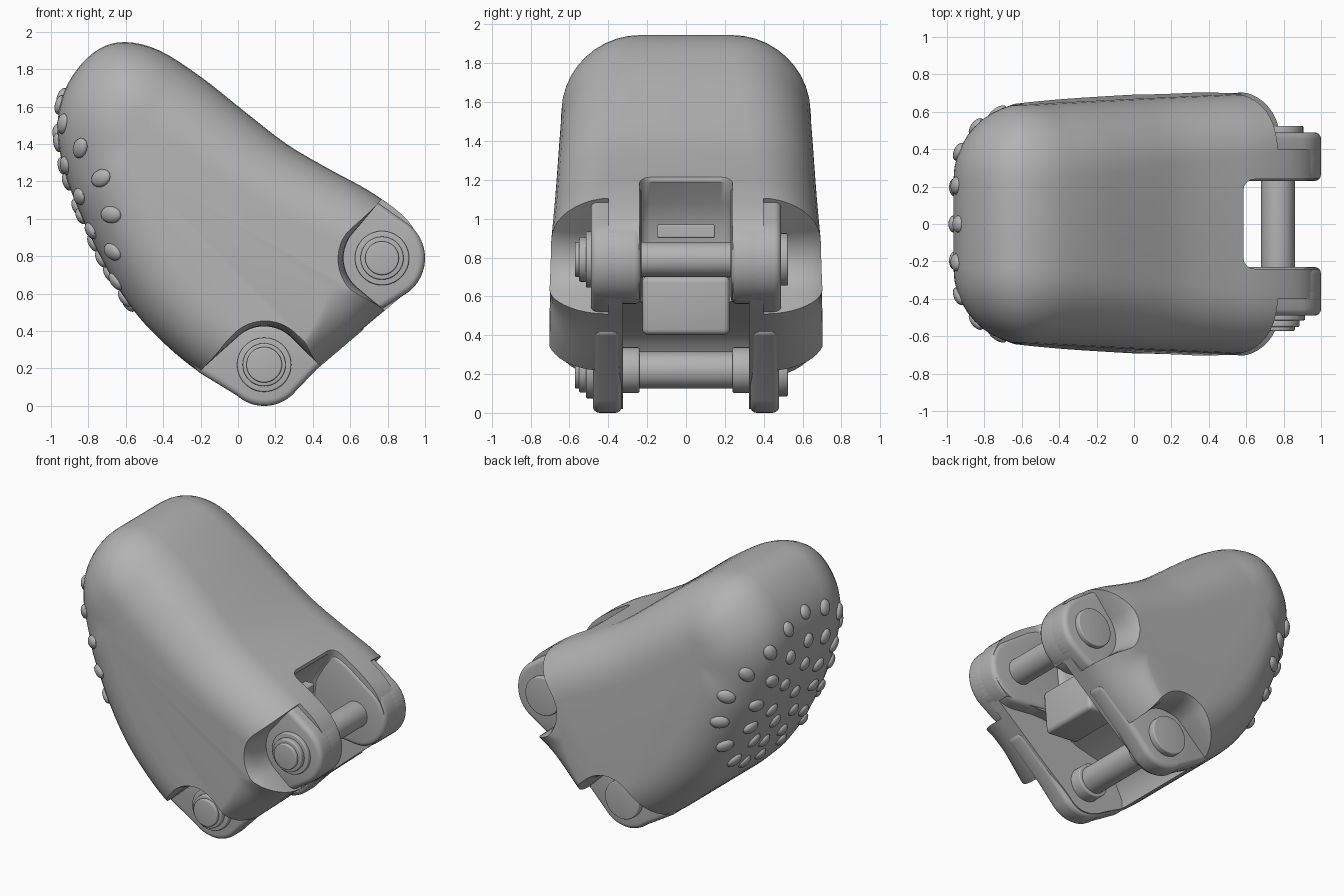
import bpy, bmesh, math
from mathutils import Vector, Matrix
from mathutils.bvhtree import BVHTree
from mathutils.geometry import interpolate_bezier

cube = bpy.data.objects.get("Cube")
if cube:
    bpy.data.objects.remove(cube, do_unlink=True)

grey = bpy.data.materials.new("plain_grey")
grey.use_nodes = True
grey.diffuse_color = (0.45, 0.45, 0.45, 1)
grey.node_tree.nodes["Principled BSDF"].inputs["Base Color"].default_value = grey.diffuse_color

UPPER = Vector((0.77, 0.79))   # hinge axes in x, z
LOWER = Vector((0.14, 0.22))


def make_object(name, bm):
    bmesh.ops.recalc_face_normals(bm, faces=bm.faces[:])
    mesh = bpy.data.meshes.new(name)
    bm.to_mesh(mesh)
    bm.free()
    mesh.materials.append(grey)
    obj = bpy.data.objects.new(name, mesh)
    bpy.context.collection.objects.link(obj)
    return obj


def activate(obj):
    bpy.ops.object.select_all(action='DESELECT')
    obj.select_set(True)
    bpy.context.view_layer.objects.active = obj


def smooth(obj):
    activate(obj)
    bpy.ops.object.shade_smooth_by_angle(angle=math.radians(35))


def loft(bm, rings):
    """Skin closed rings of equal length and cap both ends."""
    loops = [[bm.verts.new(p) for p in ring] for ring in rings]
    for a, b in zip(loops, loops[1:]):
        for i in range(len(a)):
            j = (i + 1) % len(a)
            bm.faces.new((a[i], a[j], b[j], b[i]))
    bm.faces.new(loops[0])
    bm.faces.new(loops[-1])


def prism(name, outline, levels, centre=Vector((0, 0))):
    """Extrude an x-z outline along y; levels are (y, scale about centre)."""
    bm = bmesh.new()
    rings = []
    for y, s in levels:
        pts = [centre + (Vector(p) - centre) * s for p in outline]
        rings.append([(p.x, y, p.y) for p in pts])
    loft(bm, rings)
    return make_object(name, bm)


def arc(centre, radius, start, end, n=20):
    angles = [math.radians(start + (end - start) * i / n) for i in range(n + 1)]
    return [(centre.x + radius * math.cos(a), centre.y + radius * math.sin(a)) for a in angles]


def bevel(obj, width):
    mod = obj.modifiers.new("Bevel", 'BEVEL')
    mod.width = width
    mod.segments = 4
    mod.limit_method = 'ANGLE'
    mod.angle_limit = math.radians(50)
    activate(obj)
    bpy.ops.object.modifier_apply(modifier=mod.name)


def cut(obj, cutter):
    cutter.hide_render = True
    mod = obj.modifiers.new("Cut", 'BOOLEAN')
    mod.operation = 'DIFFERENCE'
    mod.solver = 'EXACT'
    mod.object = cutter
    activate(obj)
    bpy.ops.object.modifier_apply(modifier=mod.name)
    bpy.data.objects.remove(cutter, do_unlink=True)


# Body side profile, smoothed through its points
profile = [Vector(p) for p in (
    (-.6, 1.945), (-.42, 1.9), (-.2, 1.76), (.04, 1.57), (.26, 1.4), (.48, 1.27),
    (.7, 1.15), (.88, 1.02), (.965, .9), (.988, .79), (.96, .68), (.89, .6),
    (.7, .44), (.5, .27), (.3, .11), (.22, .04), (.14, .02), (.05, .04), (-.06, .1),
    (-.22, .19), (-.39, .33), (-.55, .5), (-.7, .73), (-.84, 1.02), (-.93, 1.26),
    (-.965, 1.47), (-.94, 1.65), (-.86, 1.8), (-.74, 1.91))]
outline = []
for i, p in enumerate(profile):
    before, nxt, after = profile[i - 1], profile[(i + 1) % len(profile)], profile[(i + 2) % len(profile)]
    outline += interpolate_bezier(p, p + (nxt - before) / 6, nxt - (after - p) / 6, nxt, 5)[:-1]

# Body: rounded loft, each ring pulled toward the spine
spine_a, spine_b = Vector((-.52, 1.42)), Vector((.45, .66))


def inset_ring(angle, side):
    ring = []
    for p in outline:
        axis = spine_b - spine_a
        t = min(1, max(0, (p - spine_a).dot(axis) / axis.length_squared))
        inward = (spine_a + axis * t - p).normalized()
        radius = 0.29 + 0.1 * min(1, max(0, (p.y - p.x) / 2.1))
        q = p + inward * radius * (1 - math.cos(angle))
        width = 0.704 - 0.03 * (q.y - q.x)
        ring.append((q.x, side * (width - radius * (1 - math.sin(angle))), q.y))
    return ring


STEPS = 10
angles = [math.pi / 2 * i / STEPS for i in range(STEPS + 1)]
bm = bmesh.new()
loft(bm, [inset_ring(a, -1) for a in reversed(angles)] + [inset_ring(a, 1) for a in angles])
body = make_object("fingertip_body", bm)

# Surface lookup for the grip bumps, taken before cutting
bm = bmesh.new()
bm.from_mesh(body.data)
surface = BVHTree.FromBMesh(bm)
bm.free()

# Softly flared pockets around both hinges, on both sides
upper_pocket = arc(UPPER, .205, 135, 228) + [(1.25, .12), (1.5, .8), (1.15, 1.56)]
lower_pocket = arc(LOWER, .205, 48, 132) + [(-.5, -.08), (.14, -.6), (.8, -.14)]
for side in (-1, 1):
    levels = [(side * y, s) for y, s in ((.4, 1), (.53, 1), (.6, 1.02), (.65, 1.06), (.69, 1.13), (.74, 1.26))]
    cut(body, prism("upper_pocket_cutter", upper_pocket, levels, UPPER))
    cut(body, prism("lower_pocket_cutter", lower_pocket, levels, LOWER))

# Upper slot and lower cavity between the lugs
slot = [(.585, 1.6), (.585, 1.19), (.5, 1.08), (.43, .96), (.4, .7), (.5, .3), (1.3, .3), (1.3, 1.6)]
slot_cutter = prism("slot_cutter", slot, [(-.24, 1), (.24, 1)])
bevel(slot_cutter, .06)
cut(body, slot_cutter)
cavity = [(-.2, -.2), (-.17, .22), (-.1, .36), (.02, .44), (.2, .48), (.4, .56), (.5, .58), (.9, .58), (.9, .3), (.5, -.2)]
cut(body, prism("cavity_cutter", cavity, [(-.325, 1), (.325, 1)]))
smooth(body)

# Hinge lugs and inner cheeks, rooted deep in the body
root = [(.36, .62), (.32, 1.18), (.46, 1.24), (.7, 1.12)]
upper_lug = arc(UPPER, .23, 58, -52) + [(.76, .51), (.6, .56)] + root
upper_cheek = arc(UPPER, .23, 58, -95) + [(.55, .585)] + root
lower_lug = arc(LOWER, .22, 228, 314) + [(.42, .195), (.685, .42), (.6, .43), (.14, .44), (-.24, .4), (-.3, .28), (-.21, .18)]
lugs = (("upper_lug", upper_lug, .33, .49), ("upper_cheek", upper_cheek, .23, .45), ("lower_lug", lower_lug, .33, .48))
for side, label in ((-1, "right"), (1, "left")):
    for name, shape, inner, outer in lugs:
        lug = prism(label + "_" + name, shape, [(side * inner, 1), (side * outer, 1)])
        bevel(lug, .035)
        smooth(lug)

# Stop block and tab inside the cavity
block = prism("stop_block", [(.3, .42), (.56, .4), (.585, .7), (.4, .72)], [(-.225, 1), (.225, 1)])
bevel(block, .03)
smooth(block)
tab = prism("slot_tab", [(.38, .9), (.5, .9), (.5, .97), (.38, .97)], [(-.15, 1), (.15, 1)])
bevel(tab, .01)


# Hinge pins, washers, clips and collars
def disc(name, centre, radius, y0, y1):
    obj = prism(name, arc(centre, radius, 0, 352.5, 47), [(y0, 1), (y1, 1)])
    bevel(obj, .008)
    smooth(obj)


for name, centre, radius in (("upper", UPPER, .09), ("lower", LOWER, .095)):
    disc(name + "_pin", centre, radius, -.572, .5)
    disc(name + "_washer", centre, .145, -.515, -.47)
    disc(name + "_clip", centre, .115, -.55, -.51)
    disc(name + "_pin_head", centre, .135, .47, .525)
for side in (-1, 1):
    disc("lower_collar", LOWER, .118, side * .24, side * .36)

# Grip bumps in concentric rings on the pad
pad = Vector((-.84, 0, 1.07))
along = Vector((-.35, 0, .94)).normalized()
inward = Vector((.94, 0, .35)).normalized()
across = Vector((0, 1, 0))
bm = bmesh.new()
for fraction, count in ((1, 18), (.7, 13), (.4, 7), (0, 1)):
    for i in range(count):
        a = 2 * math.pi * i / count
        radial = along * math.cos(a) * .58 + across * math.sin(a) * .6
        hit, normal, _, _ = surface.ray_cast(pad + radial * fraction - inward, inward)
        if hit is None:
            continue
        long_axis = (radial - normal * radial.dot(normal)).normalized()
        frame = Matrix((long_axis, normal.cross(long_axis), normal)).transposed().to_4x4()
        size = .05 + .014 * fraction * abs(math.sin(a))
        bmesh.ops.create_uvsphere(bm, u_segments=16, v_segments=10, radius=1,
                                  matrix=Matrix.Translation(hit) @ frame @ Matrix.Diagonal((size, .046, .028, 1)))
smooth(make_object("grip_bumps", bm))
